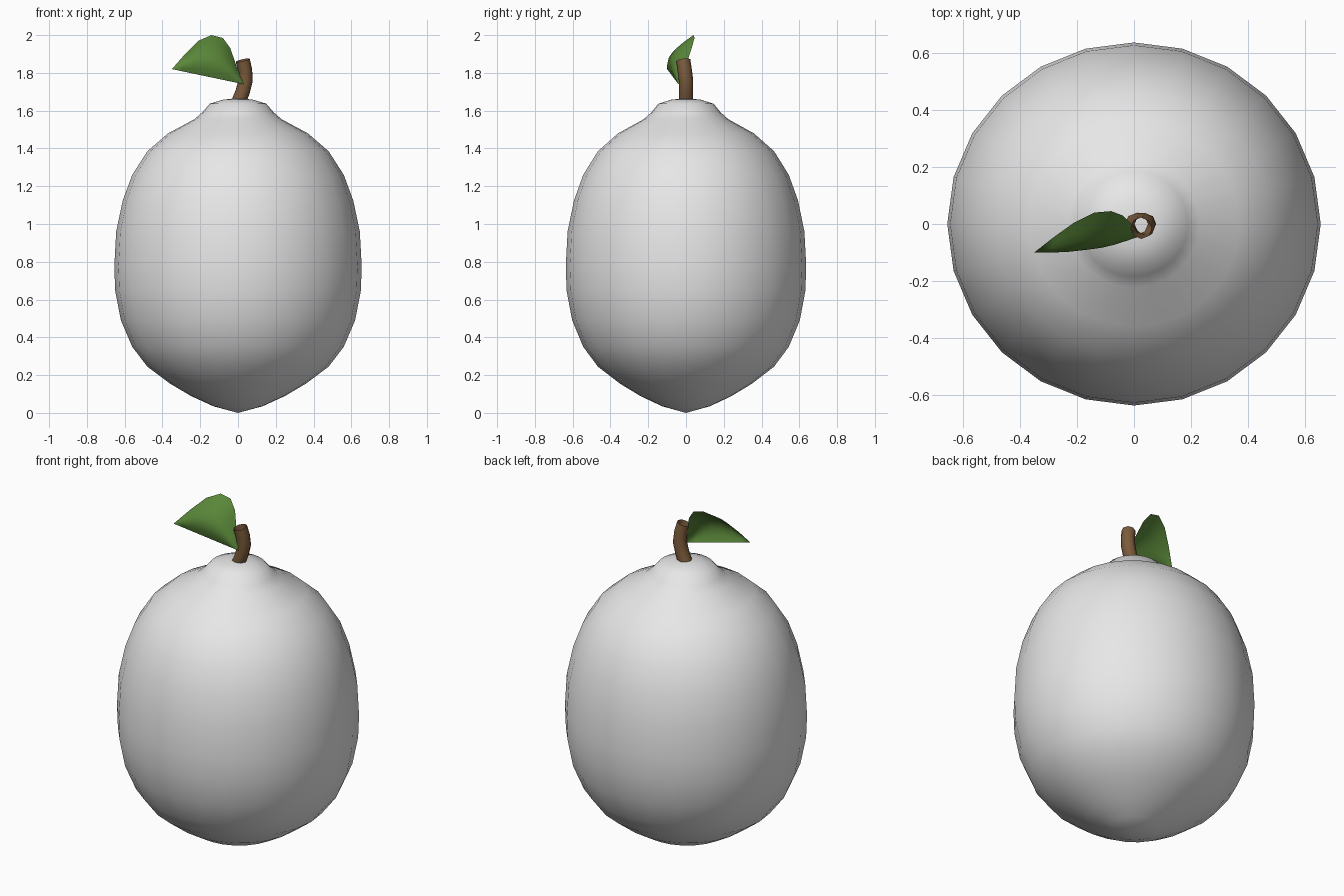
import bpy, bmesh, math
from mathutils import Vector

if "Cube" in bpy.data.objects:
    bpy.data.objects.remove(bpy.data.objects["Cube"])


def material(name, rgb):
    m = bpy.data.materials.new(name)
    m.use_nodes = True
    m.diffuse_color = (*rgb, 1)
    bsdf = m.node_tree.nodes["Principled BSDF"]
    bsdf.inputs["Base Color"].default_value = (*rgb, 1)
    bsdf.inputs["Roughness"].default_value = 0.6
    return m


def finish(name, bm, mat):
    mesh = bpy.data.meshes.new(name)
    bm.to_mesh(mesh)
    bm.free()
    mesh.materials.append(mat)
    mesh.shade_smooth()
    obj = bpy.data.objects.new(name, mesh)
    bpy.context.collection.objects.link(obj)
    return obj


def bridge(bm, rows, closed):
    """Join successive rows of points with quads."""
    rows = [[bm.verts.new(p) for p in row] for row in rows]
    for a, b in zip(rows, rows[1:]):
        n = len(a)
        for i in range(n if closed else n - 1):
            j = (i + 1) % n
            bm.faces.new((a[i], a[j], b[j], b[i]))
    return rows


def ring(radius, sides):
    for i in range(sides):
        a = math.tau * i / sides
        yield radius * math.cos(a), radius * math.sin(a)


# Fruit body: lathed profile, slightly narrower front to back
PROFILE = [(0.13, 0.035), (0.25, 0.09), (0.36, 0.155), (0.48, 0.245), (0.56, 0.35),
           (0.62, 0.49), (0.65, 0.645), (0.655, 0.775), (0.645, 0.96), (0.61, 1.125),
           (0.56, 1.26), (0.48, 1.385), (0.37, 1.48), (0.23, 1.555), (0.19, 1.59),
           (0.15, 1.637), (0.08, 1.658)]
bm = bmesh.new()
rows = bridge(bm, [[(x, y * 0.972, z) for x, y in ring(r, 24)] for r, z in PROFILE], True)
for row, z in ((rows[0][::-1], 0), (rows[-1], 1.667)):
    tip = bm.verts.new((0, 0, z))
    for i, v in enumerate(row):
        bm.faces.new((v, row[(i + 1) % len(row)], tip))
finish("fruit_body", bm, material("pale_skin", (0.8, 0.8, 0.8)))

# Stem: bent open tube, rings square to the path
PATH = [Vector(p) for p in ((0.0, 0, 1.64), (0.025, 0, 1.7), (0.04, 0, 1.76),
                            (0.037, -0.007, 1.815), (0.025, -0.015, 1.867))]
rows = []
for i, p in enumerate(PATH):
    along = PATH[min(i + 1, len(PATH) - 1)] - PATH[max(i - 1, 0)]
    turn = Vector((0, 0, 1)).rotation_difference(along)
    rows.append([p + turn @ Vector((x, y, 0)) for x, y in ring(0.038, 8)])
bm = bmesh.new()
bridge(bm, rows, True)
finish("stem", bm, material("stem_brown", (0.2, 0.105, 0.045)))

# Leaf: cupped blade between a straight lower edge and an arched upper edge
base, tip = Vector((0.03, -0.04, 1.74)), Vector((-0.35, -0.1, 1.82))
ARCH = [base, (-0.01, 0.0, 1.84), (-0.04, 0.03, 1.93), (-0.08, 0.045, 1.985),
        (-0.14, 0.04, 2.0), (-0.21, 0.005, 1.97), (-0.28, -0.045, 1.9), tip]
STEPS = 6
rows = []
for i, upper in enumerate(ARCH):
    t = i / (len(ARCH) - 1)
    lower, upper = base.lerp(tip, t), Vector(upper)
    row = []
    for k in range(STEPS + 1):
        s = k / STEPS
        cup = 0.065 * math.sin(math.pi * s) * math.sin(math.pi * t)
        row.append(lower.lerp(upper, s) - Vector((0, cup, 0)))
    rows.append(row)
bm = bmesh.new()
bridge(bm, rows, False)
bmesh.ops.remove_doubles(bm, verts=bm.verts, dist=0.0005)
bmesh.ops.reverse_faces(bm, faces=bm.faces)
finish("leaf", bm, material("leaf_green", (0.1, 0.24, 0.04)))
